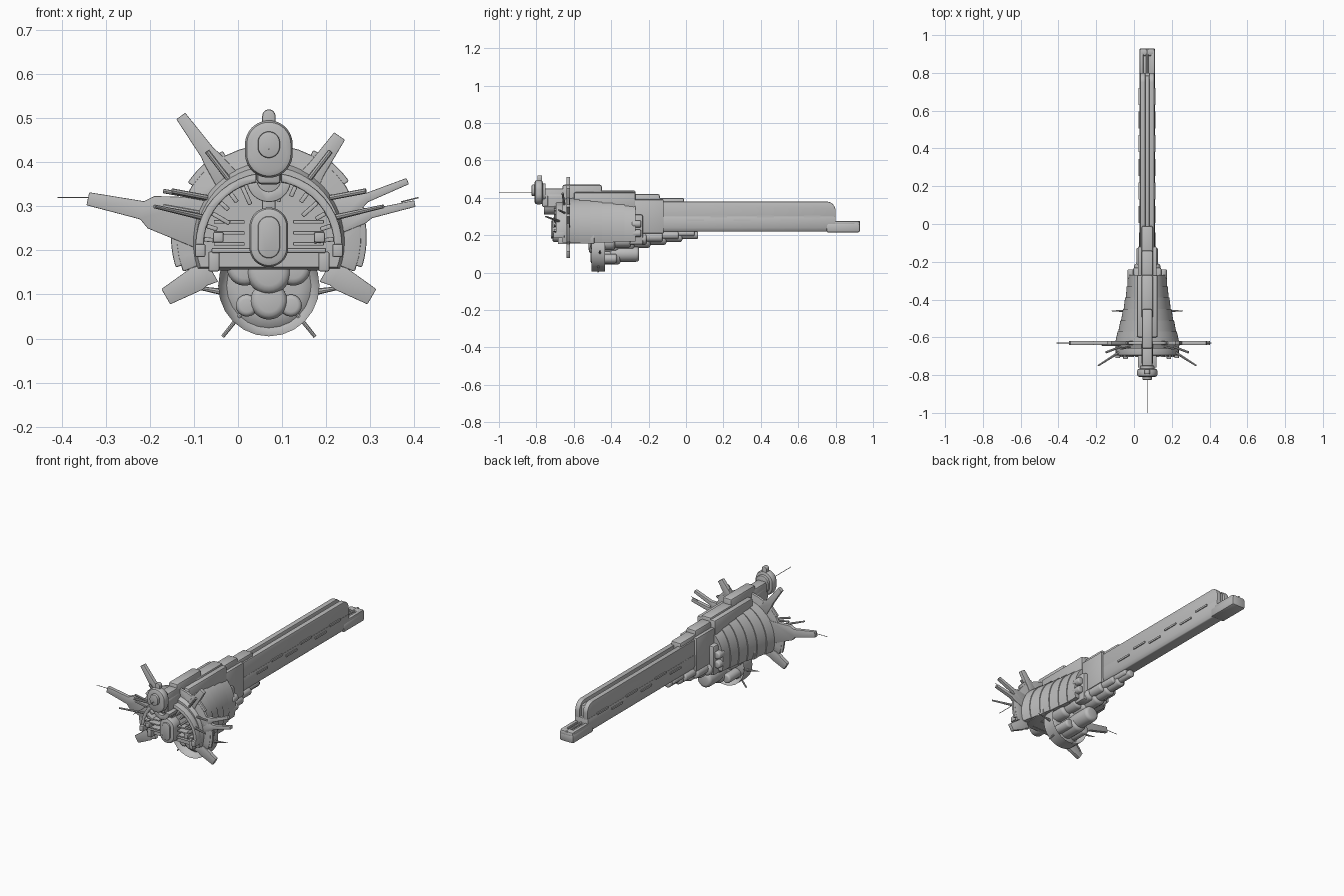
import bpy, bmesh
from math import sin, cos, pi, radians
from mathutils import Vector

old = bpy.data.objects.get("Cube")
if old:
    bpy.data.objects.remove(old)

grey = bpy.data.materials.new("hull_grey")
grey.use_nodes = True
grey.diffuse_color = (.5, .5, .5, 1)
grey.node_tree.nodes["Principled BSDF"].inputs["Base Color"].default_value = grey.diffuse_color

MIDLINE = Vector((.07, 0, 0))       # centre plane of the ship; all x below are measured from it
SIDES = {"right": -1, "left": 1}
HUB = .23                           # height of the hull axis
FLANGE, BAY, STERN = -.63, -.68, -.27   # y of the flange, the front bay and the hull's rear
BEAM_END, TAIL = .8, .93
SOFT = .004                         # usual edge rounding


def loft(name, rings, bevel=0):
    """Skin a row of equal rings of points and cap both ends."""
    bm = bmesh.new()
    rows = [[bm.verts.new(MIDLINE + Vector(point)) for point in ring] for ring in rings]
    count = len(rows[0])
    for near, far in zip(rows, rows[1:]):
        for i in range(count):
            j = (i + 1) % count
            bm.faces.new((near[i], near[j], far[j], far[i]))
    bm.faces.new(rows[0])
    bm.faces.new(rows[-1])
    bmesh.ops.recalc_face_normals(bm, faces=bm.faces)
    if bevel:
        edges = [edge for edge in bm.edges if edge.calc_face_angle(0) > .6]
        bmesh.ops.bevel(bm, geom=edges, offset=bevel, segments=2, profile=.5,
                        affect='EDGES', clamp_overlap=True)
    mesh = bpy.data.meshes.new(name)
    bm.to_mesh(mesh)
    bm.free()
    mesh.materials.append(grey)
    mesh.shade_smooth()
    mesh.set_sharp_from_angle(angle=radians(32))
    bpy.context.collection.objects.link(bpy.data.objects.new(name, mesh))


def plate(name, outline, front, back, bevel=SOFT):
    """Front outline (x, z) pushed along y."""
    loft(name, [[(x, y, z) for x, z in outline] for y in (front, back)], bevel)


def box(name, centre, size, bevel=SOFT, tilt=0):
    x, y, z = centre
    wide, deep, high = (side / 2 for side in size)
    corners = ((-wide, -high), (wide, -high), (wide, high), (-wide, high))
    outline = [(x + a * cos(tilt) - b * sin(tilt), z + a * sin(tilt) + b * cos(tilt)) for a, b in corners]
    plate(name, outline, y - deep, y + deep, bevel)


def arc(z, wide, high, start, end, steps=24):
    angles = [radians(start + (end - start) * i / steps) for i in range(steps + 1)]
    return [(wide * cos(t), z + high * sin(t)) for t in angles]


def band(name, z, outer, inner, start, end, front, back):
    outline = arc(z, outer, outer, start, end) + arc(z, inner, inner, end, start)
    plate(name, outline, front, back)


def stadium(name, z, width, height, front, back, bevel=SOFT):
    """Upright plate with round ends, on the centre plane."""
    r, shift = width / 2, (height - width) / 2
    plate(name, arc(z + shift, r, r, 0, 180) + arc(z - shift, r, r, 180, 360), front, back, bevel)


def rod(name, start, end, radius, tip=1):
    start, end = Vector(start), Vector(end)
    u = (end - start).orthogonal().normalized()
    v = (end - start).normalized().cross(u)
    turns = [k * pi / 4 for k in range(8)]
    loft(name, [[p + (u * cos(t) + v * sin(t)) * r for t in turns]
                for p, r in ((start, radius), (end, radius * tip))])


def tank(name, x, z, radius, front, back):
    """Cylinder along y with domed ends."""
    cap = radius * .4
    dome = [(cap * (1 - cos(t)), radius - cap + cap * sin(t)) for t in (0, pi / 6, pi / 3, pi / 2)]
    profile = [(front + d, r) for d, r in dome] + [(back - d, r) for d, r in reversed(dome)]
    loft(name, [[(x + a, y, b) for a, b in arc(z, r, r, 0, 360)[:-1]] for y, r in profile])


def fin(name, angle, reach, root, tip):
    """Tapered blade radiating from the hull axis, with a shoulder part way out."""
    t = radians(angle)
    stages = [(.15, root), (reach * .65, (root + tip) / 2), (reach * .7, tip * 1.4), (reach, tip)]
    points = [(d, w / 2) for d, w in stages] + [(d, -w / 2) for d, w in reversed(stages)]
    outline = [(d * cos(t) - w * sin(t), HUB + d * sin(t) + w * cos(t)) for d, w in points]
    plate(name, outline, FLANGE - .01, FLANGE + .01, SOFT / 2)


def ridge(name, front, back, top, width):
    box(name, (0, (front + back) / 2, top - .05), (width, back - front, .1), .01)


# Long spine beam: chamfered keel, two round-ended rails and a sunken core
keel = [(s * x, z) for s, order in ((-1, 1), (1, -1))
        for x, z in ((.04, .3), (.04, .24), (.03, .22))[::order]]
plate("beam_keel", keel, STERN, BEAM_END)
rail_side = [(STERN, .27), (BEAM_END, .27)] + [(BEAM_END - .05 + y, z) for y, z in arc(.33, .05, .05, 0, 90)]
rail_side.append((STERN, .38))
for side, s in SIDES.items():
    loft(side + "_beam_rail", [[(s * x, y, z) for y, z in rail_side] for x in (.01, .038)], SOFT)
    for k in range(6):
        box(side + "_beam_strip", (s * .04, .05 + k / 8, .28 + k % 2 / 50), (.01, .09, .01), 0)
box("beam_core", (0, .26, .3), (.03, 1.05, .12))

# Open tray at the tail
box("tail_tray", (0, TAIL - .09, .24), (.084, .18, .05), .01)
box("tail_lip", (0, TAIL - .02, .26), (.08, .04, .03), .01)
for side, s in SIDES.items():
    box(side + "_tray_rail", (s * .03, TAIL - .08, .265), (.02, .14, .02))
rod("tray_rod", (0, BEAM_END, .27), (0, TAIL, .27), .007)

# Main hull: flaring towards the front in stepped collars, flat below
rings = []
for k in range(7):
    t = k / 6
    y = STERN + (FLANGE - STERN) * t
    for collar in (0, SOFT):
        outline = arc(HUB - .01, .1 + .07 * t ** 1.5 + collar, .15 + .03 * t ** .5 + collar, -20, 200, 36)
        rings.append([(x, y, z) for x, z in outline])
rings.append([(x, BAY + .02, z) for x, z in arc(HUB - .01, .165, .17, -20, 200, 36)])
loft("main_hull", rings)
box("hull_rear_block", (0, STERN, HUB), (.15, .08, .16), .01)
for side, s in SIDES.items():
    for z in (.21, .26):
        tank(side + "_rear_thruster", s * .085, z, .02, STERN - .02, STERN + .03)
    box(side + "_belly_block", (s * .11, FLANGE + .07, .18), (.05, .14, .05))

# Thin flange with raised outer panels, and the front rim with its clamps
band("flange_disc", HUB, .21, .14, -22, 202, FLANGE - .008, FLANGE + .008)
for start in (-18, 35, 118, 170):
    band("flange_panel", HUB, .222, .16, start, start + 28, FLANGE - .006, FLANGE + .006)
band("front_rim", HUB - .02, .167, .148, -8, 188, BAY - .015, FLANGE)
CLAMPS = 15
for k in range(CLAMPS):
    turn = pi * (k + .5) / CLAMPS
    length = .025 if k % 3 else .045
    reach = .148 - length / 2
    box("rim_clamp", (cos(turn) * reach, BAY, HUB - .02 + sin(turn) * reach),
        (length, .05, .01), SOFT / 2, turn)

# Front bay: pod, deck and machinery
stadium("front_pod", HUB, .088, .135, BAY - .035, FLANGE, .012)
stadium("front_pod_face", HUB, .05, .095, BAY - .042, BAY)
stadium("pod_stalk", HUB + .08, .03, .1, BAY - .01, FLANGE)
box("front_deck", (0, BAY + .02, .2), (.26, .06, .012))
for side, s in SIDES.items():
    for k in range(3):
        box(side + "_bay_bar", (s * .09, BAY, .215 + k / 40), (.07, .04, .008), SOFT / 2)
    box(side + "_rim_foot", (s * .156, BAY, .2), (.024, .06, .03))
    box(side + "_bay_latch", (s * .115, BAY - .01, HUB), (.024, .05, .024))
    box(side + "_bay_leg", (s * .125, BAY + .02, .175), (.025, .05, .045))
    rod(side + "_forward_boom", (s * .15, BAY, .275), (s * .26, -.75, .3), .007, .6)
    rod(side + "_upper_boom", (s * .14, FLANGE - .02, .32), (s * .22, BAY, .335), .006)
    rod(side + "_top_boom", (s * .09, FLANGE - .02, .36), (s * .14, FLANGE - .03, .425), .006)

# Dorsal ridge stepping down onto the beam
ridge("bridge_spar", -.77, FLANGE, .45, .055)
ridge("dorsal_crest", -.66, -.45, .47, .055)
ridge("dorsal_ridge", -.5, STERN, .44, .06)
ridge("dorsal_fairing", -.6, STERN, .43, .11)
ridge("dorsal_step", -.3, -.14, .42, .06)
ridge("beam_cap", -.2, -.01, .4, .06)
for side, s in SIDES.items():
    box(side + "_neck_cheek", (s * .04, -.2, .3), (.02, .16, .18))

# Bridge head with crest and long antenna
HEAD, HEAD_Z = -.81, .43
stadium("bridge_head", HEAD_Z, .108, .13, HEAD, HEAD + .045, .014)
stadium("bridge_collar", HEAD_Z, .075, .095, HEAD + .03, HEAD + .06)
stadium("bridge_face", HEAD_Z + .01, .05, .06, HEAD - .015, HEAD + .01)
stadium("bridge_neck", .38, .06, .11, -.74, FLANGE)
stadium("bridge_crest", .48, .03, .08, HEAD + .015, HEAD + .04)
band("bridge_chin", .36, .05, .026, 190, 350, -.76, BAY)
rod("bridge_antenna", (0, HEAD, HEAD_Z), (0, -1, HEAD_Z), .0015)

# Fins radiating from the flange: angle, reach, root width, tip width
fin("upper_right_fin", 126, .34, .06, .025)
fin("broad_right_fin", 168, .42, .12, .03)
fin("upper_left_fin", 55, .28, .06, .03)
fin("high_left_fin", 22, .34, .06, .015)
fin("low_left_fin", 13, .34, .06, .015)
for side, angle in (("right", 210), ("left", -30)):
    fin(side + "_lower_flap", angle, .27, .06, .04)
rod("right_fin_needle", (-.41, FLANGE, .32), (-.48, FLANGE, .32), .0015)
rod("left_fin_needle", (.3, FLANGE, .31), (.34, FLANGE, .32), .0015)
for z in (.3, .335):
    rod("right_fin_rib", (-.24, FLANGE - .01, z), (-.13, FLANGE - .01, z - .02), .005)

# Belly disc with spikes
DISC = -.47
tank("belly_disc", 0, .12, .115, DISC - .01, DISC + .01)
for side, s in SIDES.items():
    rod(side + "_belly_spike", (s * .06, DISC, .06), (s * .105, DISC, .004), .005, .8)
    rod(side + "_side_spike", (s * .1, DISC + .01, .105), (s * .19, DISC + .01, .12), .008, .2)
    tank(side + "_lower_tank", s * .05, .075, .025, -.5, -.37)

# Belly tanks shrinking and climbing towards the beam
for k in range(6):
    front, z, radius = -.52 + k * .085, .15 + k * .01, .05 - k * .006
    tank("middle_belly_tank", 0, z, radius, front, front + .16)
    for side, s in SIDES.items():
        tank(side + "_belly_tank", s * (.055 - k * .008), z + .01, radius * .8, front + .01, front + .14)
for k in range(2):
    tank("keel_tank", 0, .085 + k * .015, .042, -.51 + k * .1, -.35 + k * .1)
